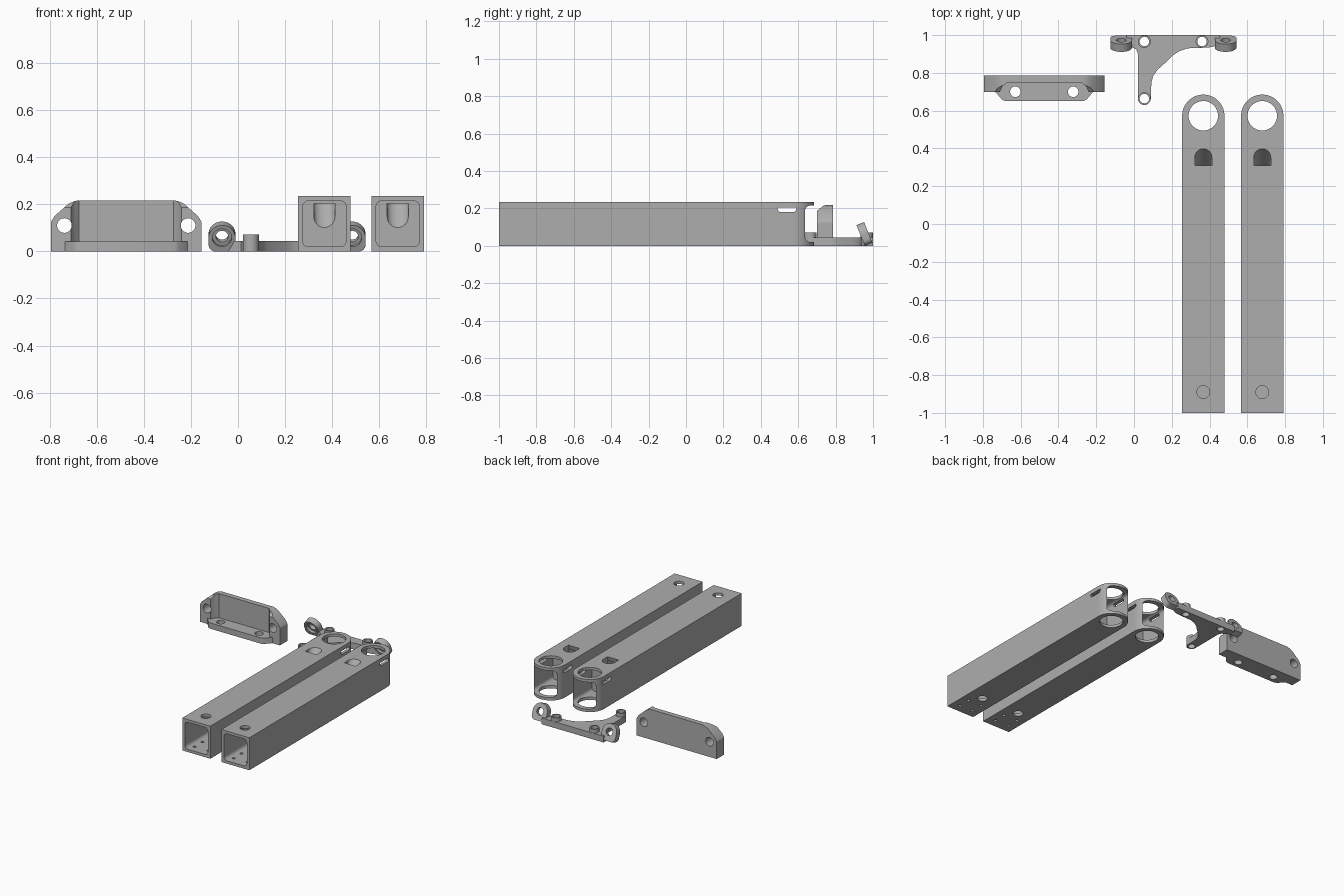
import bpy, bmesh, math
from mathutils import Matrix, Vector

if "Cube" in bpy.data.objects:
    bpy.data.objects.remove(bpy.data.objects["Cube"])

grey = bpy.data.materials.new("plain grey")
grey.diffuse_color = (0.42, 0.42, 0.42, 1)
grey.use_nodes = True
grey.node_tree.nodes["Principled BSDF"].inputs["Base Color"].default_value = grey.diffuse_color

# Maps profile coordinates (a, b) and depth d to space for each extrusion axis
AXES = {'x': lambda a, b, d: (d, a, b),
        'y': lambda a, b, d: (a, d, b),
        'z': lambda a, b, d: (a, b, d)}


def loft(name, ring0, ring1):
    bm = bmesh.new()
    r0 = [bm.verts.new(p) for p in ring0]
    r1 = [bm.verts.new(p) for p in ring1]
    n = len(r0)
    bm.faces.new(r0)
    bm.faces.new(r1)
    for i in range(n):
        j = (i + 1) % n
        bm.faces.new((r0[i], r0[j], r1[j], r1[i]))
    bmesh.ops.recalc_face_normals(bm, faces=bm.faces)
    me = bpy.data.meshes.new(name)
    bm.to_mesh(me)
    bm.free()
    me.materials.append(grey)
    ob = bpy.data.objects.new(name, me)
    bpy.context.collection.objects.link(ob)
    return ob


def prism(name, pts, lo, hi, axis):
    f = AXES[axis]
    return loft(name, [f(a, b, lo) for a, b in pts], [f(a, b, hi) for a, b in pts])


def arc(cx, cy, r, a0, a1, n=10):
    return [(cx + r * math.cos(math.radians(a0 + (a1 - a0) * i / n)),
             cy + r * math.sin(math.radians(a0 + (a1 - a0) * i / n))) for i in range(n + 1)]


def circle(cx, cy, r, n=40):
    return arc(cx, cy, r, 0, 360, n)[:-1]


def round_rect(x0, x1, y0, y1, r):
    return (arc(x1 - r, y1 - r, r, 0, 90, 6) + arc(x0 + r, y1 - r, r, 90, 180, 6)
            + arc(x0 + r, y0 + r, r, 180, 270, 6) + arc(x1 - r, y0 + r, r, 270, 360, 6))


def boolean(ob, other, op='DIFFERENCE'):
    m = ob.modifiers.new(op.lower(), 'BOOLEAN')
    m.operation, m.object, m.solver = op, other, 'EXACT'
    bpy.context.view_layer.objects.active = ob
    bpy.ops.object.modifier_apply(modifier=m.name)
    bpy.data.objects.remove(other)


def drill(ob, x, y, r, lo, hi, axis='z'):
    boolean(ob, prism("cutter", circle(x, y, r), lo, hi, axis))


def smooth(ob):
    bpy.ops.object.select_all(action='DESELECT')
    ob.select_set(True)
    bpy.context.view_layer.objects.active = ob
    bpy.ops.object.shade_smooth_by_angle(angle=math.radians(30))


# ---- Square tube arm with round eye end ----
W, EYE = 0.112, 0.573
outline = [(-W, -1), (W, -1)] + arc(0, EYE, W, 0, 180, 32)
arm = prism("left_tube_arm", outline, 0, 0.235, 'z')
bore = round_rect(-0.092, 0.092, 0.02, 0.215, 0.025)
boolean(arm, prism("cutter", bore, -1.1, 0.30, 'y'))     # long front bore
boolean(arm, prism("cutter", bore, 0.42, 0.8, 'y'))      # open rear pocket
drill(arm, 0, EYE, 0.078, -0.1, 0.4)                     # eye holes
# sloping cable channel from the top down to the bore
front_u = [(-0.045, 0.185), (0.045, 0.185)] + arc(0, 0.14, 0.045, 0, -180, 16)
top_u = [(-0.045, 0.31), (0.045, 0.31)] + arc(0, 0.357, 0.045, 0, 180, 16)
boolean(arm, loft("cutter", [(x, 0.295, z) for x, z in front_u],
                  [(x, y, 0.24) for x, y in top_u]))
# side slots
slot = [(0.49, 0.205), (0.59, 0.205)] + arc(0.572, 0.198, 0.018, 0, -90, 6) \
    + arc(0.508, 0.198, 0.018, -90, -180, 6)
boolean(arm, prism("cutter", slot, -0.2, 0.2, 'x'))
# mounting holes near the open end
drill(arm, 0, -0.89, 0.034, 0.1, 0.3)
drill(arm, 0, -0.77, 0.034, -0.1, 0.1)
for hx in (-0.055, 0.055):
    for hy in (-0.94, -0.85):
        drill(arm, hx, hy, 0.011, -0.1, 0.1)
# peg inside the rear pocket
boolean(arm, prism("peg", circle(0, 0.12, 0.018, 24), 0.40, 0.49, 'y'), 'UNION')
smooth(arm)
arm.location.x = 0.367
arm2 = arm.copy()
arm2.name = "right_tube_arm"
bpy.context.collection.objects.link(arm2)
arm2.location.x = 0.679

# ---- Recessed end cover with ears and flange ----
CX = -0.475
half = [(0.32, 0), (0.32, 0.125), (0.305, 0.15), (0.245, 0.203), (0.225, 0.212), (0.205, 0.217)]


def mirrored(pts):
    return [(CX + x, y) for x, y in pts] + [(CX - x, y) for x, y in reversed(pts)]


cover = prism("end_cover", mirrored(half), 0.70, 0.785, 'y')
# recess between the ears
boolean(cover, prism("cutter", mirrored([(0.26, 0.60), (0.235, 0.70), (0.222, 0.728), (0.20, 0.748)]),
                     0.042, 0.4, 'z'))
# sloped front edge on top of the ears
boolean(cover, prism("cutter", [(0.69, 0.178), (0.745, 0.223), (0.69, 0.26)], -1, 0, 'x'))
# base flange
boolean(cover, prism("flange", mirrored([(0.205, 0.65), (0.225, 0.66), (0.262, 0.703), (0.262, 0.77)]),
                     0, 0.042, 'z'), 'UNION')
for s in (-1, 1):
    drill(cover, CX + s * 0.153, 0.70, 0.028, -0.1, 0.3)
    drill(cover, CX + s * 0.263, 0.11, 0.031, 0.6, 0.9, 'y')
smooth(cover)

# ---- T-shaped bracket with posts and tilted ears ----
plate = [(-0.04, 1.0), (-0.04, 0.955), (-0.01, 0.935), (0.012, 0.925), (0.021, 0.90)]
plate += arc(0.055, 0.664, 0.034, 180, 360, 14)
plate += [(0.092, 0.75), (0.102, 0.785), (0.125, 0.817), (0.165, 0.853), (0.205, 0.892),
          (0.24, 0.915), (0.285, 0.93), (0.40, 0.935), (0.425, 0.94), (0.455, 0.955), (0.455, 1.0)]
bracket = prism("t_bracket", plate, 0, 0.045, 'z')
posts = [(0.055, 0.966), (0.36, 0.966), (0.055, 0.664)]
for px, py in posts:
    boolean(bracket, prism("post", circle(px, py, 0.0335), 0.005, 0.072, 'z'), 'UNION')
ear_shape = arc(0, 0, 0.057, 0, 180, 24) + arc(-0.027, -0.033, 0.03, 180, 270, 6) \
    + arc(0.027, -0.033, 0.03, 270, 360, 6)
tilt = math.radians(22)
for ex in (-0.068, 0.485):
    place = Matrix.Translation(Vector((ex, 0.953, 0.066))) @ Matrix.Rotation(tilt, 4, 'X')
    ear = prism("ear", ear_shape, -0.022, 0.022, 'y')
    drill(ear, 0, 0, 0.026, -0.1, 0.1, 'y')
    drill(ear, 0, 0, 0.041, -0.1, -0.006, 'y')
    ear.data.transform(place)
    boolean(bracket, ear, 'UNION')
    # keep the ear holes clear of the bar
    bore = prism("cutter", circle(0, 0, 0.026), -0.1, 0.1, 'y')
    bore.data.transform(place)
    boolean(bracket, bore)
for px, py in posts:
    drill(bracket, px, py, 0.025, -0.1, 0.2)
smooth(bracket)
